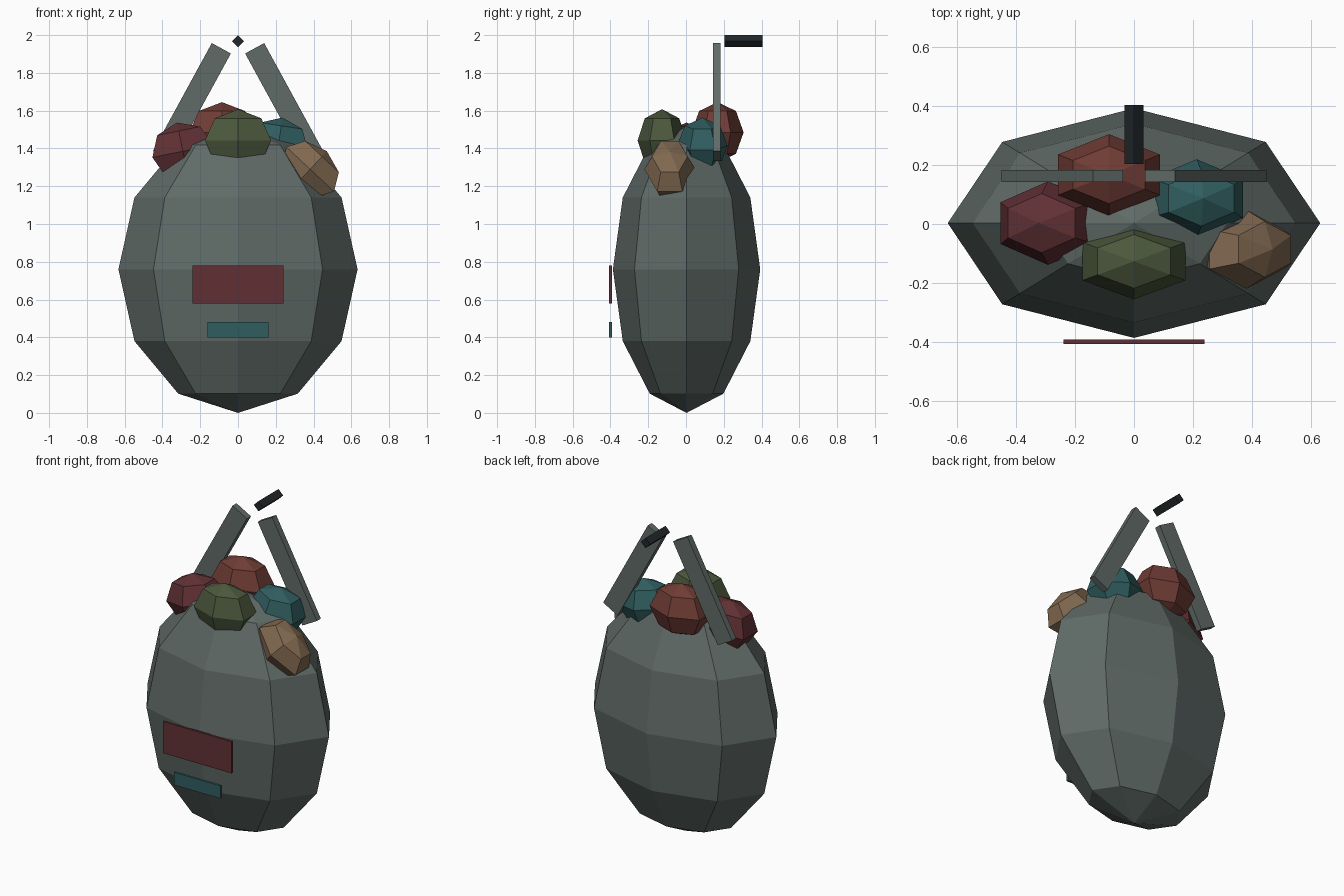
import bpy, bmesh
from math import pi
from mathutils import Matrix, Vector

if "Cube" in bpy.data.objects:
    bpy.data.objects.remove(bpy.data.objects["Cube"])


def material(name, rgb):
    m = bpy.data.materials.new(name)
    m.diffuse_color = (*rgb, 1)
    m.use_nodes = True
    m.node_tree.nodes["Principled BSDF"].inputs["Base Color"].default_value = m.diffuse_color
    return m


GREY = material("grey_green", (0.115, 0.145, 0.135))
MAROON = material("maroon", (0.12, 0.03, 0.035))
RED = material("brick_red", (0.16, 0.045, 0.035))
TEAL = material("teal", (0.03, 0.11, 0.115))
GREEN = material("olive_green", (0.07, 0.095, 0.045))
TAN = material("tan", (0.22, 0.14, 0.08))
BLACK = material("near_black", (0.015, 0.02, 0.022))


def place(name, bm, loc, mat, tilt=0.0):
    me = bpy.data.meshes.new(name)
    bm.to_mesh(me)
    bm.free()
    me.materials.append(mat)
    ob = bpy.data.objects.new(name, me)
    ob.location = loc
    ob.rotation_euler = (0, tilt, 0)
    bpy.context.collection.objects.link(ob)
    return ob


def ball(name, loc, radii, mat, segs=6, rings=4, tilt=0.0):
    bm = bmesh.new()
    bmesh.ops.create_uvsphere(bm, u_segments=segs, v_segments=rings, radius=1)
    bmesh.ops.scale(bm, vec=Vector(radii), verts=bm.verts)
    return place(name, bm, loc, mat, tilt)


def box(name, loc, size, mat, tilt=0.0):
    bm = bmesh.new()
    bmesh.ops.create_cube(bm, size=1)
    bmesh.ops.scale(bm, vec=Vector(size), verts=bm.verts)
    return place(name, bm, loc, mat, tilt)


# Sack body
ball("sack_body", (0, 0.003, 0.76), (0.633, 0.39, 0.76), GREY, 8, 6)

# Faceted bundles heaped on top
ball("bundle_left", (-0.292, 0.003, 1.385), (0.19, 0.142, 0.155), MAROON, tilt=-0.2)
ball("bundle_back", (-0.085, 0.167, 1.485), (0.2, 0.138, 0.16), RED)
ball("bundle_back_right", (0.213, 0.087, 1.415), (0.184, 0.133, 0.15), TEAL, tilt=0.15)
ball("bundle_front", (0, -0.127, 1.442), (0.202, 0.129, 0.166), GREEN)
ball("bundle_right", (0.382, -0.086, 1.29), (0.199, 0.134, 0.13), TAN, tilt=0.75)

# Pair of leaning straps
for side, label in ((-1, "left"), (1, "right")):
    box("strap_" + label, (side * 0.244, 0.163, 1.645), (0.115, 0.04, 0.65),
        GREY, tilt=-side * 0.5)

# Four-sided grip bar pointing back
bm = bmesh.new()
bmesh.ops.create_cone(bm, cap_ends=True, segments=4, radius1=0.032,
                      radius2=0.032, depth=0.2,
                      matrix=Matrix.Rotation(pi / 2, 4, 'X'))
place("grip_bar", bm, (0, 0.304, 1.968), BLACK)

# Front patches
box("upper_patch", (0, -0.4, 0.68), (0.48, 0.014, 0.2), MAROON)
box("lower_patch", (0, -0.4, 0.44), (0.324, 0.014, 0.08), TEAL)
